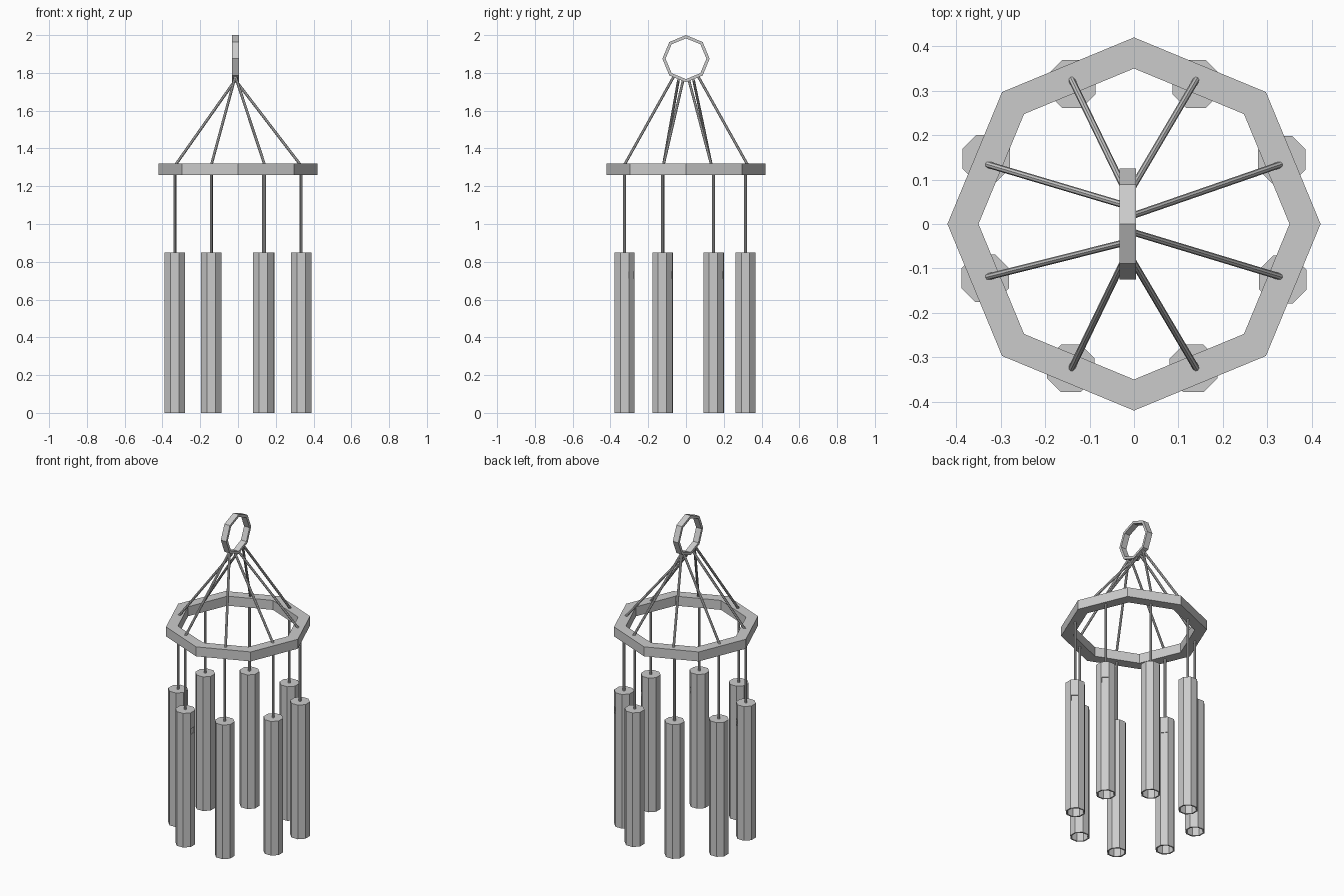
import bpy, bmesh, math
from mathutils import Vector, Matrix

if "Cube" in bpy.data.objects:
    bpy.data.objects.remove(bpy.data.objects["Cube"])


def finish(bm, name):
    bmesh.ops.recalc_face_normals(bm, faces=bm.faces)
    me = bpy.data.meshes.new(name)
    bm.to_mesh(me)
    bm.free()
    ob = bpy.data.objects.new(name, me)
    bpy.context.collection.objects.link(ob)
    return ob


def lathe(name, profile, matrix, sides=8, closed=True):
    """Revolve (radius, height) points; open profiles get capped ends."""
    bm = bmesh.new()
    rings = []
    for r, h in profile:
        rings.append([bm.verts.new((r * math.cos(k * math.tau / sides),
                                    r * math.sin(k * math.tau / sides), h))
                      for k in range(sides)])
    n = len(rings)
    for i in range(n if closed else n - 1):
        a, b = rings[i], rings[(i + 1) % n]
        for k in range(sides):
            m = (k + 1) % sides
            bm.faces.new((a[k], a[m], b[m], b[k]))
    if not closed:
        bm.faces.new(rings[0])
        bm.faces.new(rings[-1])
    bm.transform(matrix)
    return finish(bm, name)


def rod(name, a, b, r=0.0075):
    a, b = Vector(a), Vector(b)
    d = b - a
    rot = d.to_track_quat('Z', 'Y').to_matrix().to_4x4()
    return lathe(name, [(r, 0), (r, d.length)], Matrix.Translation(a) @ rot, closed=False)


def band(ro, ri, z0, z1):
    return [(ro, z0), (ro, z1), (ri, z1), (ri, z0)]


# octagonal support ring and upright hanging loop
lathe("support_ring", band(0.42, 0.35, 1.26, 1.32), Matrix.Identity(4))
lathe("hanging_loop", band(0.125, 0.108, -0.019, 0.019),
      Matrix.Translation((-0.014, 0, 1.875)) @ Matrix.Rotation(math.pi / 2, 4, 'Y'))

# chimes: tube x, y, then direction of its small slot (None = no slot)
chimes = [(0.333, 0.145, 45), (0.14, 0.315, None), (-0.14, 0.315, None),
          (-0.333, 0.147, None), (-0.335, -0.122, 45), (-0.142, -0.325, 0),
          (0.134, -0.325, 45), (0.335, -0.125, 45)]
R, WALL = 0.058, 0.009
apothem = R * math.cos(math.pi / 8)
for i, (x, y, slot) in enumerate(chimes, 1):
    # hollow tube, closed at the top
    turn = Matrix.Translation((x, y, 0)) @ Matrix.Rotation(math.pi / 8, 4, 'Z')
    tube = lathe(f"chime_tube_{i}", [(R - WALL, 0.84), (R - WALL, 0), (R, 0), (R, 0.85)],
                 turn, closed=False)
    # shallow slot cut into one face
    if slot is not None:
        bm = bmesh.new()
        bmesh.ops.create_cube(bm, size=1)
        bm.transform(Matrix.Translation((x, y, 0.73))
                     @ Matrix.Rotation(math.radians(slot), 4, 'Z')
                     @ Matrix.Translation((apothem + 0.005, 0, 0))
                     @ Matrix.Diagonal((0.02, 0.038, 0.035, 1)))
        cutter = finish(bm, f"slot_cutter_{i}")
        cutter.hide_render = True
        cutter.hide_set(True)
        cutter.display_type = 'WIRE'
        mod = tube.modifiers.new("slot", 'BOOLEAN')
        mod.object = cutter
        mod.operation = 'DIFFERENCE'
        mod.solver = 'EXACT'
    # cord from tube to support ring
    rod(f"chime_cord_{i}", (x, y, 0.845), (x, y, 1.27))
    # slanted cord from support ring to hanging loop
    sx, sy = math.copysign(1, x), math.copysign(1, y)
    if abs(x) > 0.2:
        foot = (sx * 0.333, 0.135 if sy > 0 else -0.12, 1.31)
        top = (-0.014, sy * (0.015 if sx > 0 else 0.04), 1.762)
    else:
        foot = (sx * 0.142, sy * 0.328, 1.31)
        top = (-0.014, sy * 0.064, 1.782)
    rod(f"upper_cord_{i}", foot, top)
